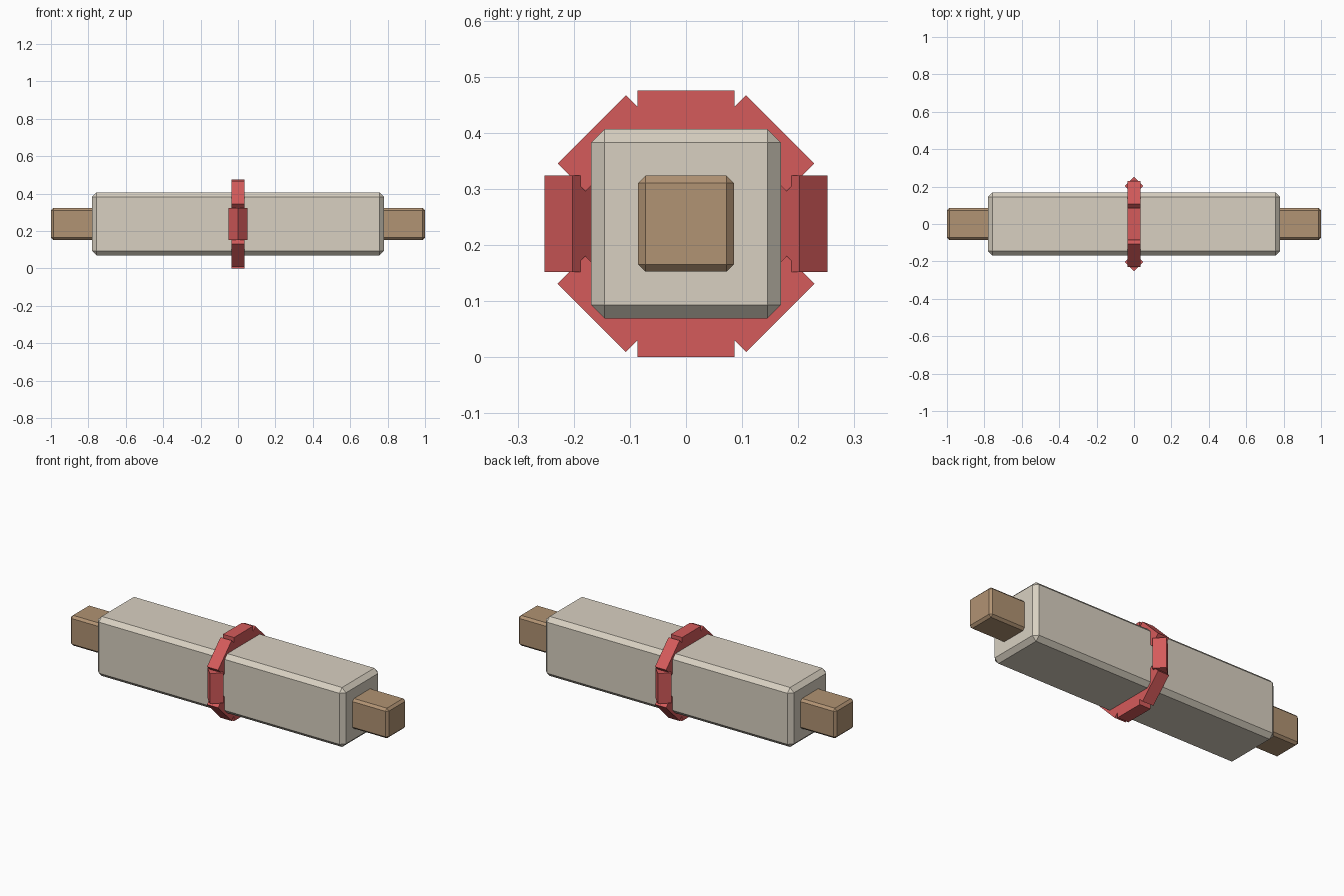
import bpy
import bmesh
from math import radians
from mathutils import Matrix, Vector

cube = bpy.data.objects.get("Cube")
if cube:
    bpy.data.objects.remove(cube, do_unlink=True)

AXIS_Z = 0.238  # height of the long axis


def linear(c):
    c /= 255
    return c / 12.92 if c <= 0.04045 else ((c + 0.055) / 1.055) ** 2.4


def material(name, r, g, b):
    colour = (linear(r), linear(g), linear(b), 1)
    mat = bpy.data.materials.new(name)
    mat.use_nodes = True
    mat.diffuse_color = colour
    bsdf = mat.node_tree.nodes["Principled BSDF"]
    bsdf.inputs["Base Color"].default_value = colour
    bsdf.inputs["Roughness"].default_value = 0.8
    return mat


def box(name, size, mat, bevel=0, matrix=Matrix()):
    """Box about the long axis, with optional flat chamfers on every edge."""
    bm = bmesh.new()
    bmesh.ops.create_cube(bm, size=1)
    bmesh.ops.scale(bm, vec=Vector(size), verts=bm.verts)
    if bevel:
        bmesh.ops.bevel(bm, geom=bm.edges[:], offset=bevel, segments=1,
                        affect='EDGES', profile=0.5)
    bmesh.ops.transform(bm, matrix=matrix, verts=bm.verts)
    mesh = bpy.data.meshes.new(name)
    bm.to_mesh(mesh)
    bm.free()
    mesh.materials.append(mat)
    obj = bpy.data.objects.new(name, mesh)
    obj.location.z = AXIS_Z
    bpy.context.collection.objects.link(obj)
    return obj


cream = material("cream", 216, 208, 193)
tan = material("tan wood", 177, 147, 115)
red = material("soft red", 213, 91, 91)

# Thick sleeve and the rod running through it
box("sleeve", (1.56, 0.338, 0.338), cream, 0.024)
box("rod", (2.0, 0.171, 0.171), tan, 0.013)

# Band of eight bars; the front and back bars are turned on edge
for i in range(8):
    twist = radians(45) if i in (2, 6) else 0
    place = (Matrix.Rotation(radians(45 * i), 4, 'X')
             @ Matrix.Translation((0, 0, 0.2025))
             @ Matrix.Rotation(twist, 4, 'Y'))
    box(f"band_bar_{i + 1}", (0.07, 0.172, 0.07), red, matrix=place)
